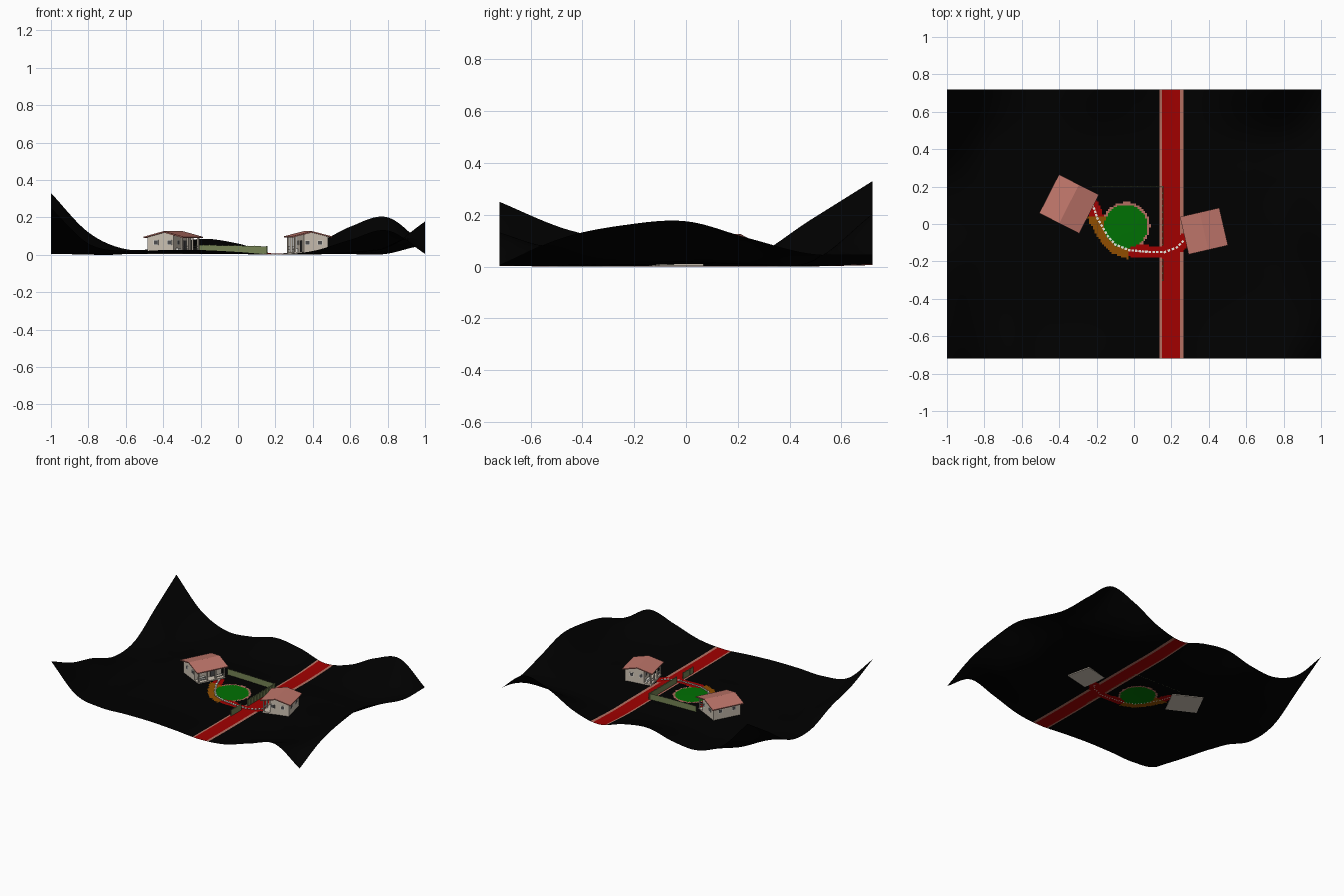
import bpy, bmesh, math
from mathutils import Matrix, Vector

if "Cube" in bpy.data.objects:
    bpy.data.objects.remove(bpy.data.objects["Cube"])


def material(name, *rgb):
    m = bpy.data.materials.new(name)
    m.use_nodes = True
    m.diffuse_color = (*rgb, 1)
    m.node_tree.nodes["Principled BSDF"].inputs["Base Color"].default_value = (*rgb, 1)
    return m


GROUND = material("black ground", 0, 0, 0)
ROAD = material("red road", .36, 0, 0)
KERB = material("pink kerb", .46, .16, .12)
LAWN = material("lawn green", 0, .165, .001)
EARTH = material("brown earth", .28, .075, 0)
FENCE = material("fence green", .18, .23, .09)
WALL = material("beige wall", .62, .55, .46)
ROOF = material("roof pink", .52, .18, .145)
STONE = material("white stone", .8, .78, .72)
GLASS = material("dark window", .08, .08, .085)

# Ground heights in hundredths, rows from front to back, columns left to right
HEIGHTS = [
    [25, 6, 2, 2.5, 2.5, 1.5, .2, 2, 8, 13, .5],
    [15, 2, .8, .8, .8, .5, .1, .5, 2, 6, 11],
    [9, .5, .5, .8, .8, .5, .1, .5, 1, 4, 16],
    [1, .3, .5, .9, .9, .6, .1, .8, 1.5, 4, 17.5],
    [3, .3, .5, .9, .9, .6, .1, .8, 1, 2, 11],
    [18, 2, .5, .8, 1, .8, .1, .5, 1.5, 2, 5],
    [33, 12, 3, 4, 8.5, 6, .6, 5, 15, 20, 4.5]]
HALF_Y = .72


def spline(v, t):
    """Catmull-Rom value through evenly spaced values, t in 0..1."""
    t *= len(v) - 1
    i = min(int(t), len(v) - 2)
    f = t - i
    b, c = v[i], v[i + 1]
    a = v[i - 1] if i else 2 * b - c
    d = v[i + 2] if i + 2 < len(v) else 2 * c - b
    return b + f / 2 * (c - a + f * (2*a - 5*b + 4*c - d + f * (3*(b - c) + d - a)))


def height(x, y):
    u, v = (x + 1) / 2, (y / HALF_Y + 1) / 2
    return max(0, spline([spline(row, u) for row in HEIGHTS], v) / 100)


# Walking path between the two houses
PATH = [Vector(p) for p in ((-.22, .1), (-.195, .03), (-.14, -.065), (-.1, -.11),
                            (-.025, -.14), (.085, -.15), (.165, -.15), (.23, -.125), (.275, -.08))]


def path_distance(p):
    best = 9
    for a, b in zip(PATH, PATH[1:]):
        d = b - a
        t = min(1, max(0, (p - a).dot(d) / d.length_squared))
        best = min(best, (p - a - d * t).length)
    return best


def surface(x, y):
    """Slot of the colour painted at a ground point."""
    lawn = math.hypot((x + .043) / .12, (y + .012) / .12)
    if abs(x) < .35 and abs(y) < .25:
        if lawn < .97:
            return 3
        d = path_distance(Vector((x, y)))
        if x < -.03 and y < .04 and d < .048:
            return 4
        if d < .034:
            return 1
        if lawn < 1.07:
            return 2
    if .137 < x < .265:
        return 1 if .15 < x < .245 else 2
    return 0


def finish(name, bm, mats):
    bmesh.ops.recalc_face_normals(bm, faces=bm.faces)
    me = bpy.data.meshes.new(name)
    bm.to_mesh(me)
    bm.free()
    for m in mats:
        me.materials.append(m)
    ob = bpy.data.objects.new(name, me)
    bpy.context.collection.objects.link(ob)
    return ob


# Ground sheet with road, kerbs, lawn and paths painted on its faces
bm = bmesh.new()
NX, NY = 200, 144
xs = [-1 + 2 * i / NX for i in range(NX + 1)]
snap = {.14: .137, .24: .245, .26: .265}
xs = [snap.get(round(x, 2), x) for x in xs]
ys = [HALF_Y * (2 * j / NY - 1) for j in range(NY + 1)]
grid = [[bm.verts.new((x, y, height(x, y))) for x in xs] for y in ys]
for j in range(NY):
    for i in range(NX):
        f = bm.faces.new((grid[j][i], grid[j][i+1], grid[j+1][i+1], grid[j+1][i]))
        c = f.calc_center_median()
        f.material_index = surface(c.x, c.y)
        f.smooth = True
finish("ground", bm, [GROUND, ROAD, KERB, LAWN, EARTH])


def add_box(bm, lo, hi, M=Matrix()):
    lo, hi = Vector(lo), Vector(hi)
    S = Matrix.Translation((lo + hi) / 2) @ Matrix.Diagonal((*(hi - lo), 1))
    bmesh.ops.create_cube(bm, size=1, matrix=M @ S)


def boxes(name, mat, pairs, M=Matrix()):
    bm = bmesh.new()
    for lo, hi in pairs:
        add_box(bm, lo, hi, M)
    return finish(name, bm, [mat])


def prism(name, mat, profile, y0, y1, M):
    """Extrude an x-z profile from y0 to y1."""
    bm = bmesh.new()
    face = bm.faces.new([bm.verts.new((x, y0, z)) for x, z in profile])
    out = bmesh.ops.extrude_face_region(bm, geom=[face])["geom"]
    bmesh.ops.translate(bm, vec=(0, y1 - y0, 0),
                        verts=[v for v in out if isinstance(v, bmesh.types.BMVert)])
    bm.transform(M)
    return finish(name, bm, [mat])


def along(a, b, step):
    a, b = Vector(a), Vector(b)
    n = max(1, round((b - a).length / step))
    return [a.lerp(b, i / n) for i in range(n + 1)]


# White stepping stones along the path
bm = bmesh.new()
for a, b in zip(PATH, PATH[1:]):
    for p in along(a, b, .02)[:-1]:
        R = Matrix.Translation((*p, height(*p))) @ Matrix.Rotation(math.atan2(*(b - a).yx), 4, "Z")
        add_box(bm, (-.007, -.006, 0), (.007, .006, .004), R)
finish("stepping_stones", bm, [STONE])

# Garden fence: solid panels between posts, with a gap for the path
bm = bmesh.new()
for start, end, thick in (((-.22, .2), (.155, .2), .001), ((.155, .2), (.155, -.11), .003),
                          ((.155, -.19), (.155, -.3), .003)):
    stops = along(start, end, .035)
    for p in stops:
        z, t = height(*p), thick + .001
        add_box(bm, (p.x - t, p.y - t, z), (p.x + t, p.y + t, z + .046))
    for a, b in zip(stops, stops[1:]):
        z = height(*((a + b) / 2))
        T = Matrix.Translation((*((a + b) / 2), z)) @ Matrix.Rotation(math.atan2(*(b - a).yx), 4, "Z")
        add_box(bm, (-.019, -thick, 0), (.019, thick, .043), T)
finish("garden_fence", bm, [FENCE])


def house(name, x, y, angle, base, hx, hy):
    """Gabled house; the porch is on its local +x side, the ridge runs along y."""
    M = Matrix.Translation((x, y, 0)) @ Matrix.Rotation(math.radians(angle), 4, "Z")
    back, front, side, ridge, slope = .018 - hx, hx - .065, hy - .015, .126, .25
    floor = base + .012

    def under(px):
        return ridge - .007 - slope * abs(px)

    boxes(name + "_floor", WALL, [((back, -side, base), (hx - .012, side, floor))], M)
    prism(name + "_walls", WALL, [(back, floor - .005), (front, floor - .005), (front, under(front)),
                                  (0, under(0)), (back, under(back))], -side, side, M)
    # Two roof slopes in one gabled sheet
    eave = ridge - slope * hx
    prism(name + "_roof", ROOF, [(-hx, eave), (0, ridge), (hx, eave), (hx, eave - .007),
                                 (0, ridge - .007), (-hx, eave - .007)], -hy, hy, M)
    # Porch posts, rails and bench
    px = hx - .018
    posts = [((px - .004, t * side - .004, floor - .005), (px + .004, t * side + .004, under(px) + .002))
             for t in (-.95, -.3, .3, .95)]
    boxes(name + "_porch_posts", WALL, posts, M)
    rails = [((px - .002, s * side * .62 - side * .33, floor + h),
              (px + .002, s * side * .62 + side * .33, floor + h + .004)) for s in (-1, 1) for h in (.012, .026)]
    boxes(name + "_porch_rails", STONE, rails, M)
    boxes(name + "_bench", STONE, [((front + .005, -side * .8, floor), (front + .02, -side * .3, floor + .018))], M)
    # Windows on every side, with pale frames, and a front door
    frames, panes = [], []
    z0, z1 = floor + .036, floor + .062
    for w, d, out in ((.014, .002, frames), (.011, .003, panes)):
        g = .014 - w
        for cx in (back * .5, front * .55):
            for s in (-1, 1):
                out.append(((cx - w, s * side - d, z0 + g), (cx + w, s * side + d, z1 - g)))
        for wx, cy in ((back, -.5), (back, .5), (front, -.5)):
            out.append(((wx - d, cy * side - w, z0 + g), (wx + d, cy * side + w, z1 - g)))
    panes.append(((front - .003, side * .15, floor), (front + .003, side * .45, floor + .06)))
    boxes(name + "_window_frames", STONE, frames, M)
    boxes(name + "_windows_and_door", GLASS, panes, M)


house("garden_house", -.347, .107, -27, .005, .12, .116)
house("road_house", .374, -.038, 193, .003, .108, .103)
